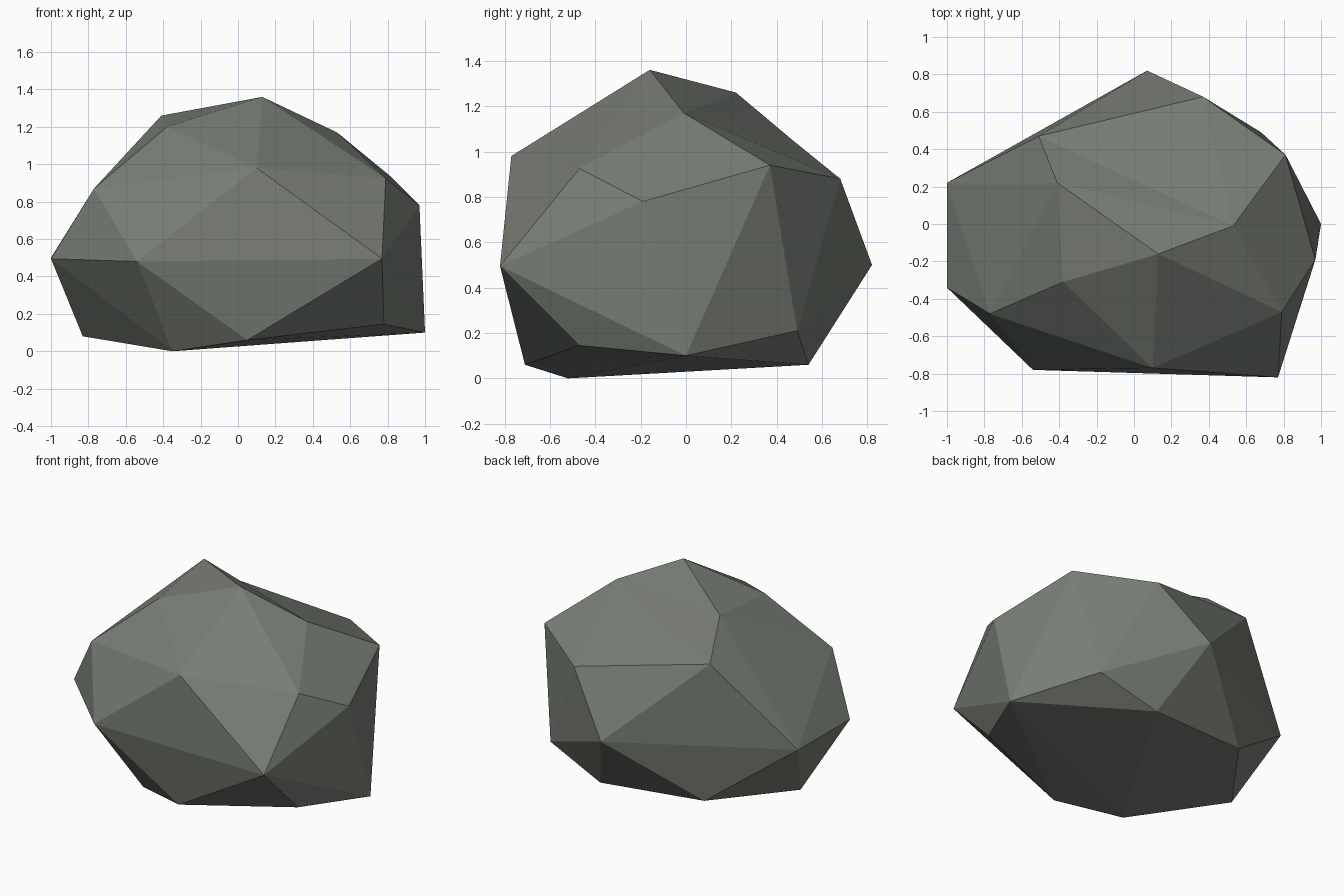
import bpy, bmesh

if "Cube" in bpy.data.objects:
    bpy.data.objects.remove(bpy.data.objects["Cube"])

# Corner points of the boulder, in rings from the crown down to the base
crown = [(0.13, -0.16, 1.36), (-0.41, 0.22, 1.26), (-0.51, 0.47, 1.05),
         (0.37, 0.68, 0.88), (0.81, 0.37, 0.94), (0.53, -0.01, 1.17)]
shoulder = [(-0.38, -0.31, 1.20), (0.10, -0.77, 0.98), (0.79, -0.47, 0.925),
            (0.97, -0.19, 0.78), (-0.77, -0.48, 0.87)]
waist = [(0.77, -0.82, 0.495), (-0.54, -0.78, 0.48), (-1.0, -0.34, 0.495),
         (-1.0, 0.22, 0.50), (0.07, 0.82, 0.50)]
base = [(0.68, 0.49, 0.21), (1.0, 0.0, 0.10), (0.78, -0.47, 0.145),
        (0.05, -0.71, 0.06), (-0.35, -0.52, 0.0), (-0.83, -0.05, 0.08),
        (-0.46, 0.46, 0.10), (0.27, 0.54, 0.06)]

# Wrap the points in a faceted shell
bm = bmesh.new()
rim = [bm.verts.new(p) for p in crown]
for p in shoulder + waist + base:
    bm.verts.new(p)
bmesh.ops.convex_hull(bm, input=bm.verts[:])

# Re-cut the crown as a fan around its last point, giving the slight hollow
old = [f for f in bm.faces if all(v in rim for v in f.verts)]
bmesh.ops.delete(bm, geom=old, context='FACES_ONLY')
for e in [e for e in bm.edges if not e.link_faces]:
    bm.edges.remove(e)
hub = rim[-1]
for a, b in zip(rim[:-2], rim[1:-1]):
    bm.faces.new((hub, a, b))
bmesh.ops.recalc_face_normals(bm, faces=bm.faces[:])

mesh = bpy.data.meshes.new("boulder")
bm.to_mesh(mesh)
bm.free()

# Single grey stone colour, flat facets
stone = bpy.data.materials.new("grey stone")
stone.diffuse_color = (0.185, 0.205, 0.175, 1)
stone.use_nodes = True
stone.node_tree.nodes["Principled BSDF"].inputs["Base Color"].default_value = stone.diffuse_color
mesh.materials.append(stone)
boulder = bpy.data.objects.new("boulder", mesh)
bpy.context.collection.objects.link(boulder)
